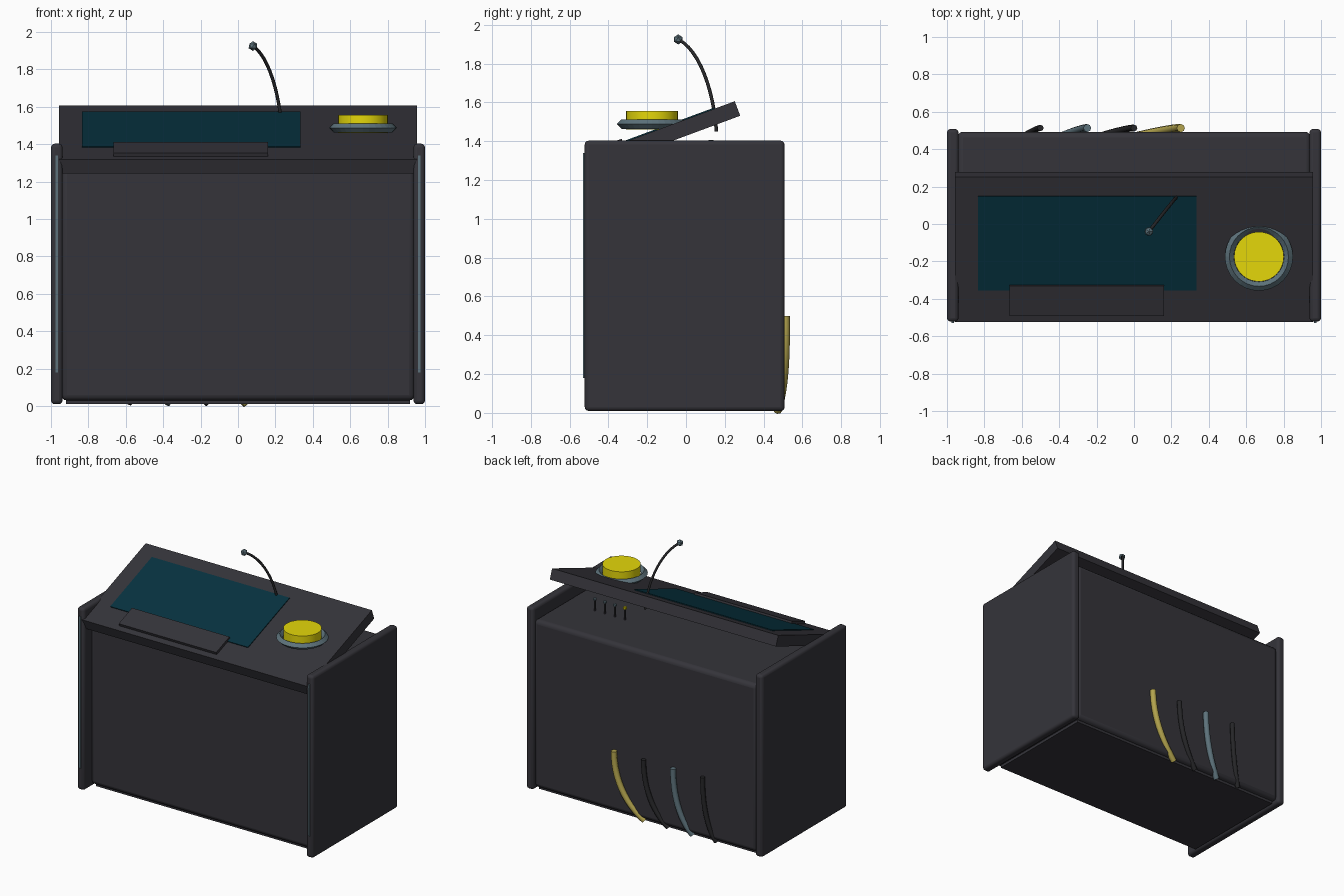
import bpy
import bmesh
import math
from mathutils import Matrix, Vector

default = bpy.data.objects.get("Cube")
if default:
    bpy.data.objects.remove(default, do_unlink=True)


def material(name, r, g, b):
    mat = bpy.data.materials.new(name)
    mat.use_nodes = True
    mat.diffuse_color = (r, g, b, 1)
    shader = mat.node_tree.nodes["Principled BSDF"]
    shader.inputs["Base Color"].default_value = (r, g, b, 1)
    shader.inputs["Roughness"].default_value = 0.6
    return mat


charcoal = material("charcoal", 0.035, 0.034, 0.042)
black = material("rubber_black", 0.019, 0.019, 0.021)
steel = material("blue_grey_steel", 0.11, 0.17, 0.20)
yellow = material("button_yellow", 0.78, 0.68, 0.003)
mustard = material("cable_mustard", 0.45, 0.37, 0.075)
teal = material("screen_teal", 0.002, 0.032, 0.050)


def smooth(obj):
    bpy.ops.object.select_all(action="DESELECT")
    obj.select_set(True)
    bpy.context.view_layer.objects.active = obj
    bpy.ops.object.shade_smooth_by_angle(angle=math.radians(35))


def finish(name, bm, mat):
    mesh = bpy.data.meshes.new(name)
    bm.to_mesh(mesh)
    bm.free()
    mesh.materials.append(mat)
    obj = bpy.data.objects.new(name, mesh)
    bpy.context.collection.objects.link(obj)
    return obj


def box(name, low, high, mat, frame=Matrix(), bevel=0):
    """Box between two corners, placed in a local frame."""
    low, high = Vector(low), Vector(high)
    bm = bmesh.new()
    bmesh.ops.create_cube(bm, size=1)
    bmesh.ops.scale(bm, vec=high - low, verts=bm.verts)
    bmesh.ops.translate(bm, vec=(low + high) / 2, verts=bm.verts)
    bmesh.ops.transform(bm, matrix=frame, verts=bm.verts)
    obj = finish(name, bm, mat)
    if bevel:
        mod = obj.modifiers.new("rounded_edges", "BEVEL")
        mod.width = bevel
        mod.segments = 3
        smooth(obj)
    return obj


def cylinder(name, x, y, bottom, top, radius, sides, mat):
    bm = bmesh.new()
    bmesh.ops.create_cone(bm, cap_ends=True, segments=sides, radius1=radius, radius2=radius,
                          depth=top - bottom,
                          matrix=Matrix.Translation((x, y, (bottom + top) / 2)))
    smooth(finish(name, bm, mat))


def tube(name, points, radius, mat):
    """Round tube along a cubic curve given by its four control points."""
    curve = bpy.data.curves.new(name, "CURVE")
    curve.dimensions = "3D"
    curve.bevel_depth = radius
    curve.bevel_resolution = 2
    curve.resolution_u = 12
    curve.use_fill_caps = True
    spline = curve.splines.new("BEZIER")
    spline.bezier_points.add(1)
    start, end = spline.bezier_points
    p = [Vector(q) for q in points]
    start.co, start.handle_right, start.handle_left = p[0], p[1], 2 * p[0] - p[1]
    end.co, end.handle_left, end.handle_right = p[3], p[2], 2 * p[3] - p[2]
    curve.materials.append(mat)
    obj = bpy.data.objects.new(name, curve)
    bpy.context.collection.objects.link(obj)
    return obj


# Cabinet body set back between the side panels, and its plinth
box("cabinet_body", (-0.945, -0.437, 0.03), (0.945, 0.493, 1.31), charcoal, bevel=0.03)
box("plinth", (-0.92, -0.405, 0.01), (0.92, 0.46, 0.05), charcoal)

# Side panels with a light strip on each front edge
for side, name in ((1, "left"), (-1, "right")):
    xs = sorted((side * 0.938, side))
    box(name + "_side_panel", (xs[0], -0.522, 0.01), (xs[1], 0.508, 1.403), charcoal, bevel=0.02)
    box(name + "_light_strip", (side * 0.97 - 0.007, -0.53, 0.18),
        (side * 0.97 + 0.007, -0.515, 1.34), steel)

# Sloping control desk; its frame starts at the upper front edge
desk = Matrix.Translation((0, -0.525, 1.319)) @ Matrix.Rotation(math.radians(20.3), 4, "X")
box("control_desk", (-0.957, 0, -0.08), (0.957, 0.828, 0), charcoal, desk)
box("screen", (-0.833, 0.183, -0.005), (0.333, 0.72, 0.006), teal, desk)
box("document_ledge", (-0.665, 0.043, -0.005), (0.16, 0.214, 0.021), charcoal, desk)

# Large push button
cylinder("push_button", 0.668, -0.175, 1.461, 1.556, 0.133, 32, yellow)

# Collar around the button, a ring with a diamond section
bpy.ops.mesh.primitive_torus_add(major_segments=32, minor_segments=4, major_radius=0.158,
                                 minor_radius=0.024, location=(0.668, -0.175, 1.488))
collar = bpy.context.object
collar.name = "button_collar"
collar.data.materials.append(steel)

# Small indicator studs under the raised back of the desk
for i, mat in enumerate((steel, steel, steel, yellow)):
    x = 0.68 - 0.085 * i
    cylinder(f"indicator_stem_{i + 1}", x, 0.13, 1.30, 1.395, 0.006, 8, charcoal)
    cylinder(f"indicator_cap_{i + 1}", x, 0.13, 1.393, 1.407, 0.013, 8, mat)

# Gooseneck microphone
tip = (0.08, -0.04, 1.925)
tube("microphone_neck", [(0.237, 0.157, 1.45), (0.226, 0.143, 1.66), (0.165, 0.07, 1.87), tip],
     0.009, black)
bm = bmesh.new()
bmesh.ops.create_icosphere(bm, subdivisions=1, radius=0.026, matrix=Matrix.Translation(tip))
finish("microphone_tip", bm, steel)

# Cables hanging down the back, each curving less than the one before
cables = (("first", 0.25, 0.23, 0.022, mustard), ("second", 0, 0.18, 0.018, black),
          ("third", -0.25, 0.135, 0.021, steel), ("fourth", -0.5, 0.085, 0.017, black))
for name, x, sweep, radius, mat in cables:
    tube(name + "_cable", [(x, 0.513, 0.5), (x, 0.516, 0.3),
                           (x - sweep * 0.35, 0.508, 0.13), (x - sweep, 0.472, 0.012)], radius, mat)
